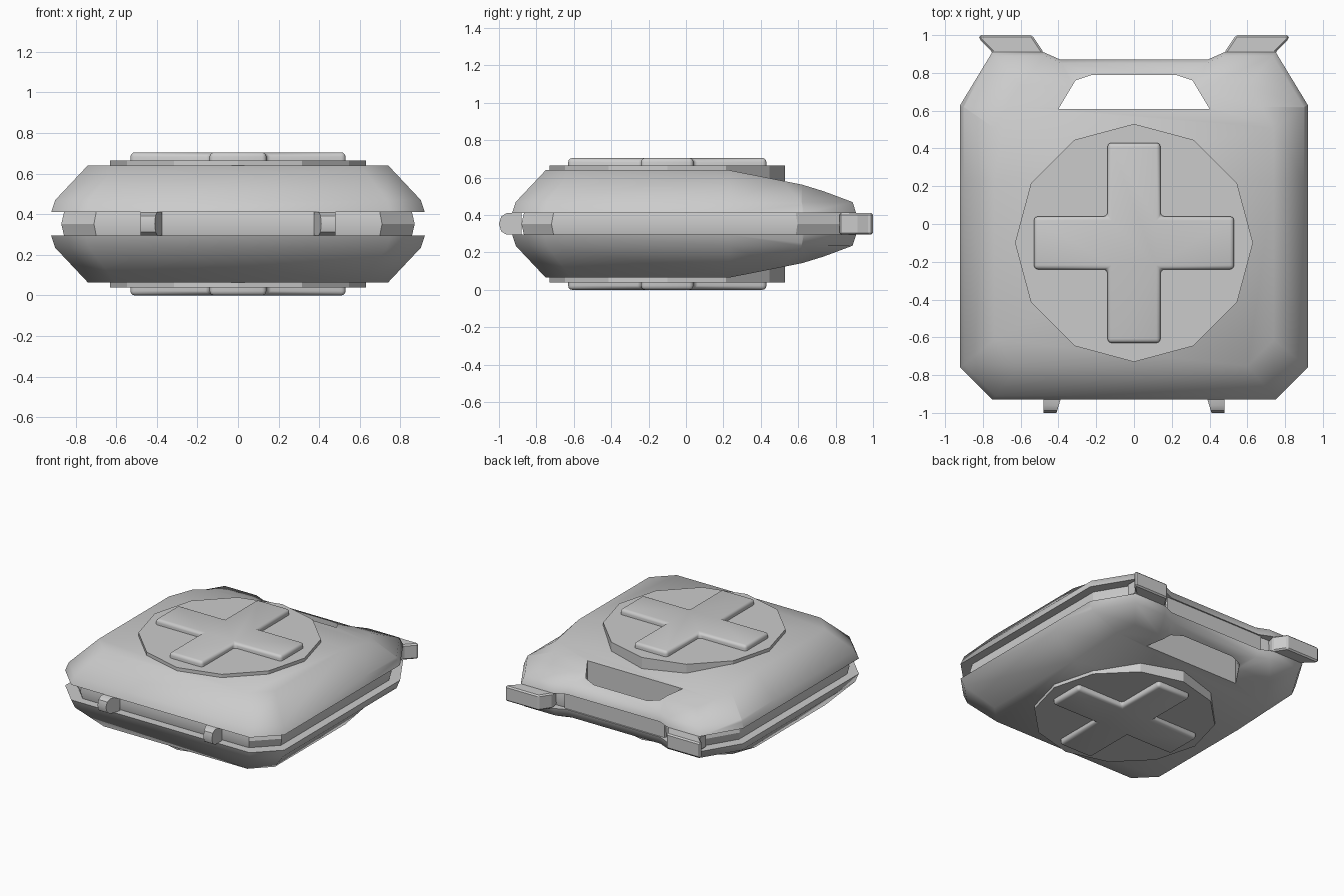
import bpy, bmesh, math
from mathutils import Vector

if "Cube" in bpy.data.objects:
    bpy.data.objects.remove(bpy.data.objects["Cube"])

MID = 0.3525  # height of the horizontal symmetry plane

grey = bpy.data.materials.new("plain grey")
grey.use_nodes = True
colour = (0.6, 0.6, 0.6, 1)
grey.diffuse_color = colour
grey.node_tree.nodes["Principled BSDF"].inputs["Base Color"].default_value = colour


def both_sides(half):
    """Closed outline from its right half, listed front to back."""
    return half + [(-x, y) for x, y in reversed(half) if x]


def loft(rings):
    """Solid through rings of equal size."""
    bm = bmesh.new()
    loops = [[bm.verts.new(p) for p in ring] for ring in rings]
    n = len(loops[0])
    for low, high in zip(loops, loops[1:]):
        for i in range(n):
            j = (i + 1) % n
            bm.faces.new((low[i], low[j], high[j], high[i]))
    bm.faces.new(loops[0][::-1])
    bm.faces.new(loops[-1])
    bmesh.ops.recalc_face_normals(bm, faces=bm.faces)
    return bm


def prism(outline, low, high):
    return loft([[(x, y, z) for x, y in outline] for z in (low, high)])


def inset(outline, amount, z):
    return [(x * (1 - amount / 0.92), y * (1 - amount / 0.93), z) for x, y in outline]


def finish(name, bm, mirror=None, hole=None, bevel=None, smooth=None):
    """Turn a bmesh into an object and apply its modifiers."""
    mesh = bpy.data.meshes.new(name)
    bm.to_mesh(mesh)
    bm.free()
    mesh.materials.append(grey)
    ob = bpy.data.objects.new(name, mesh)
    ob.location.z = MID
    bpy.context.collection.objects.link(ob)
    bpy.ops.object.select_all(action='DESELECT')
    bpy.context.view_layer.objects.active = ob
    ob.select_set(True)
    if bevel:
        m = ob.modifiers.new("bevel", 'BEVEL')
        m.width, m.segments = bevel
        m.limit_method = 'ANGLE'
        bpy.ops.object.modifier_apply(modifier=m.name)
    if hole:
        m = ob.modifiers.new("hole", 'BOOLEAN')
        m.object, m.operation, m.solver = hole, 'DIFFERENCE', 'EXACT'
        bpy.ops.object.modifier_apply(modifier=m.name)
    if mirror:
        m = ob.modifiers.new("mirror", 'MIRROR')
        m.use_axis = [axis in mirror for axis in "xyz"]
        m.use_mirror_merge = False
        bpy.ops.object.modifier_apply(modifier=m.name)
    if smooth:
        bpy.ops.object.shade_smooth_by_angle(angle=math.radians(smooth))
    return ob


# Cutter for the grip opening
grip = both_sides([(0.4, 0.61), (0.31, 0.76), (0.22, 0.79)])
cutter = finish("grip_cutter", prism(grip, -1, 1))
cutter.hide_render = True

# Two case shells, with a roof that slopes down towards the handle
outline = both_sides([(0.75, -0.93), (0.92, -0.76), (0.92, 0.63),
                      (0.75, 0.91), (0.48, 0.91), (0.39, 0.87)])
roof = [(0.23, 0.2875), (0.62, 0.21), (0.8, 0.155), (0.93, 0.1)]


def roof_height(y):
    for (y0, z0), (y1, z1) in zip(roof, roof[1:]):
        if y0 <= y <= y1:
            return z0 + (z1 - z0) * (y - y0) / (y1 - y0)
    return roof[0][1]


shell = loft([inset(outline, a, z) for a, z in
              ((0, 0.0575), (0.02, 0.1175), (0.18, 0.2875))])
for y, _ in roof[:2]:
    bmesh.ops.bisect_plane(shell, geom=shell.verts[:] + shell.edges[:] + shell.faces[:],
                           plane_co=Vector((0, y, 0)), plane_no=Vector((0, 1, 0)))
for v in shell.verts:
    v.co.z = min(v.co.z, roof_height(v.co.y))
finish("case_shells", shell, mirror="z", hole=cutter, smooth=60)

# Recessed band between the shells, and the handle bar
band = loft([inset(outline, a, z) for a, z in ((0.065, -0.065), (0.05, 0), (0.065, 0.065))])
finish("seam_band", band, hole=cutter, smooth=30)
bar = both_sides([(0.44, 0.8), (0.42, 0.86)])
finish("handle_bar", prism(bar, -0.065, 0.065), hole=cutter)
bpy.data.objects.remove(cutter)

# Twelve-sided badge plates
disc = [(0.63 * math.cos(math.tau * i / 12), 0.63 * math.sin(math.tau * i / 12) - 0.1)
        for i in range(12)]
finish("badge_plates", prism(disc, 0.2, 0.3125), mirror="z")

# Raised crosses with rounded edges
w, r = 0.14, 0.53
quarter = [(r, -w), (r, w), (w, w)]
cross = []
for k in range(4):
    c, s = ((1, 0), (0, 1), (-1, 0), (0, -1))[k]
    cross += [(x * c - y * s, x * s + y * c - 0.1) for x, y in quarter]
finish("crosses", prism(cross, 0.25, 0.3525), mirror="z", bevel=(0.022, 3), smooth=40)

# Flared corner lugs at the back
lug = [(0.5, 0.82), (0.75, 0.82), (0.75, 0.91), (0.82, 0.98),
       (0.82, 1.0), (0.54, 1.0), (0.48, 0.91)]
finish("back_lugs", prism(lug, -0.0575, 0.0575), mirror="x", bevel=(0.012, 1))

# Rounded latches at the front
side = [(-0.88, -0.0575), (-0.96, -0.0575), (-0.988, -0.04), (-1.0, 0),
        (-0.988, 0.04), (-0.96, 0.0575), (-0.88, 0.0575)]
latch = loft([[(x + (y + 1) * flare, y, z) for y, z in side]
              for x, flare in ((0.41, -0.3), (0.48, 0))])
finish("front_latches", latch, mirror="x", smooth=40)
